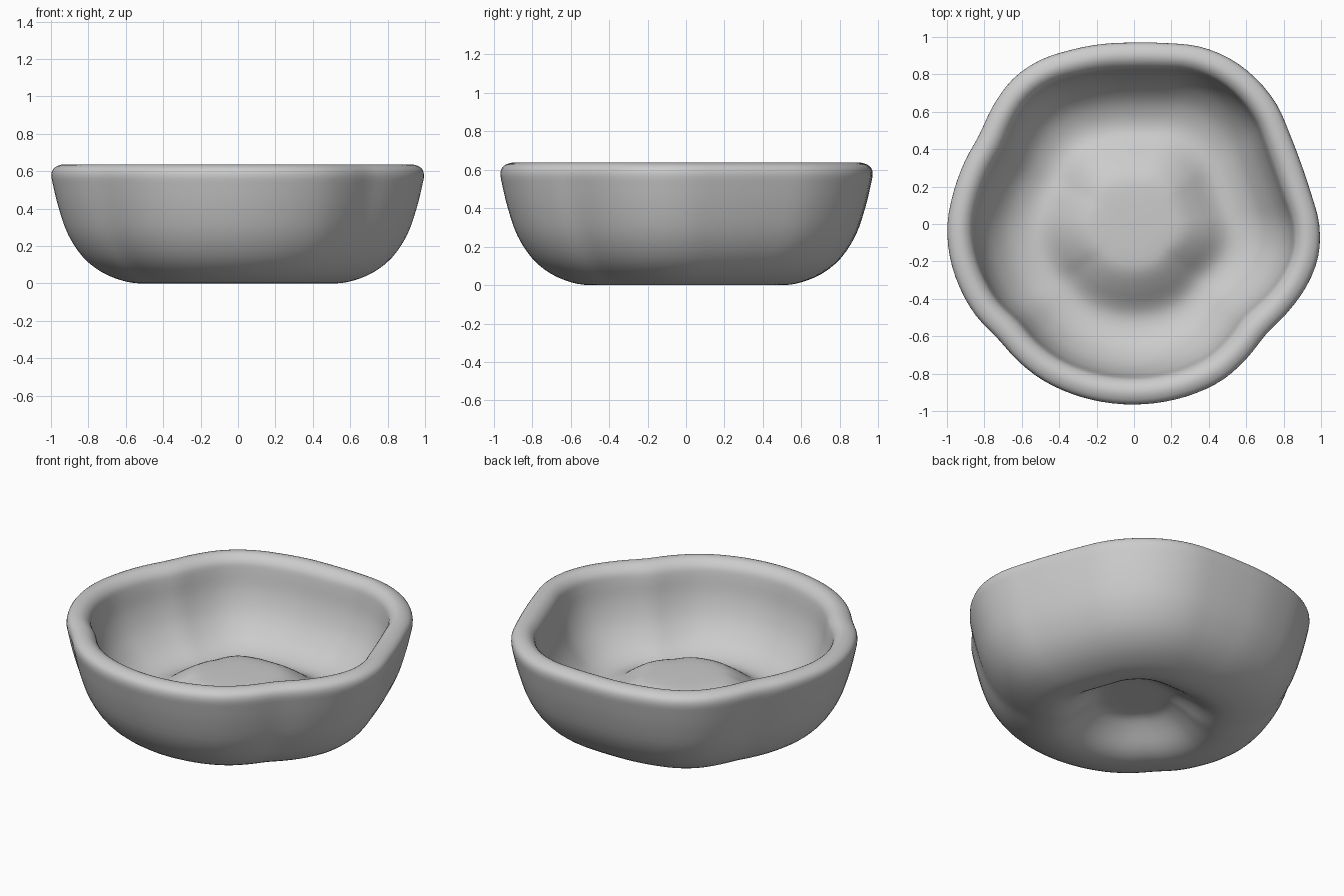
import bpy, bmesh, math

if "Cube" in bpy.data.objects:
    bpy.data.objects.remove(bpy.data.objects["Cube"])

# Outline radius every 10 degrees, counter-clockwise from +x (soft five-sided shape)
OUTLINE = [0.99, 0.96, 0.95, 0.962, 0.995, 1.015, 1.022, 1.01, 0.982,
           0.97, 0.977, 0.99, 1.01, 1.01, 0.983, 0.955, 0.965, 0.98,
           0.997, 1.0, 0.992, 0.977, 0.952, 0.96, 0.967, 0.967, 0.966,
           0.965, 0.964, 0.963, 0.958, 0.938, 0.92, 0.947, 0.98, 1.0]

# Profile (radius, height, lobe strength): underside punt, outer wall, rim, inside, dome
PROFILE = [(0.0, 0.155, 1), (0.12, 0.155, 1), (0.22, 0.148, 1.2), (0.30, 0.105, 1.3),
           (0.39, 0.04, 1.3), (0.46, 0.008, 1.2), (0.53, 0.0, 1.1), (0.62, 0.015, 1),
           (0.73, 0.06, 1), (0.83, 0.14, 1), (0.91, 0.26, 1), (0.96, 0.40, 1),
           (0.99, 0.52, 1), (1.0, 0.58, 1), (0.985, 0.617, 1), (0.94, 0.636, 1),
           (0.90, 0.628, 1.1), (0.868, 0.595, 1.2), (0.855, 0.54, 1.28),
           (0.835, 0.43, 1.3), (0.785, 0.31, 1.3), (0.70, 0.21, 1.3),
           (0.61, 0.16, 1.3), (0.53, 0.148, 1.3), (0.46, 0.172, 1.3),
           (0.37, 0.235, 1.3), (0.28, 0.287, 1.3), (0.19, 0.305, 1.1), (0.0, 0.308, 1)]
SEGMENTS = 108
STEPS = 3


def catmull(a, b, c, d, t):
    return 0.5 * (2*b + (c-a)*t + (2*a - 5*b + 4*c - d)*t*t + (3*b - a - 3*c + d)*t**3)


def outline(u):
    i, n = int(u), len(OUTLINE)
    return catmull(*[OUTLINE[(i + k) % n] for k in (-1, 0, 1, 2)], u - i)


def smooth_profile():
    last = len(PROFILE) - 1
    points = []
    for i in range(last):
        q = [PROFILE[min(max(i + k, 0), last)] for k in (-1, 0, 1, 2)]
        for s in range(STEPS):
            points.append([catmull(*c, s / STEPS) for c in zip(*q)])
    return points[1:]


# Sweep the profile around the lobed outline
bm = bmesh.new()
lobes = [outline(len(OUTLINE) * j / SEGMENTS) for j in range(SEGMENTS)]
rings = []
for r, z, k in smooth_profile():
    ring = []
    for j, m in enumerate(lobes):
        a = 2 * math.pi * j / SEGMENTS
        rad = r * (1 + k * (m - 1))
        ring.append(bm.verts.new((rad * math.cos(a), rad * math.sin(a), max(z, 0))))
    rings.append(ring)
under = bm.verts.new((0, 0, PROFILE[0][1]))
dome = bm.verts.new((0, 0, PROFILE[-1][1]))
for j in range(SEGMENTS):
    n = (j + 1) % SEGMENTS
    bm.faces.new((under, rings[0][n], rings[0][j]))
    bm.faces.new((dome, rings[-1][j], rings[-1][n]))
    for a, b in zip(rings, rings[1:]):
        bm.faces.new((a[j], a[n], b[n], b[j]))
bmesh.ops.recalc_face_normals(bm, faces=bm.faces)

mesh = bpy.data.meshes.new("bowl")
bm.to_mesh(mesh)
bm.free()
mesh.shade_smooth()
bowl = bpy.data.objects.new("bowl", mesh)
bpy.context.collection.objects.link(bowl)
